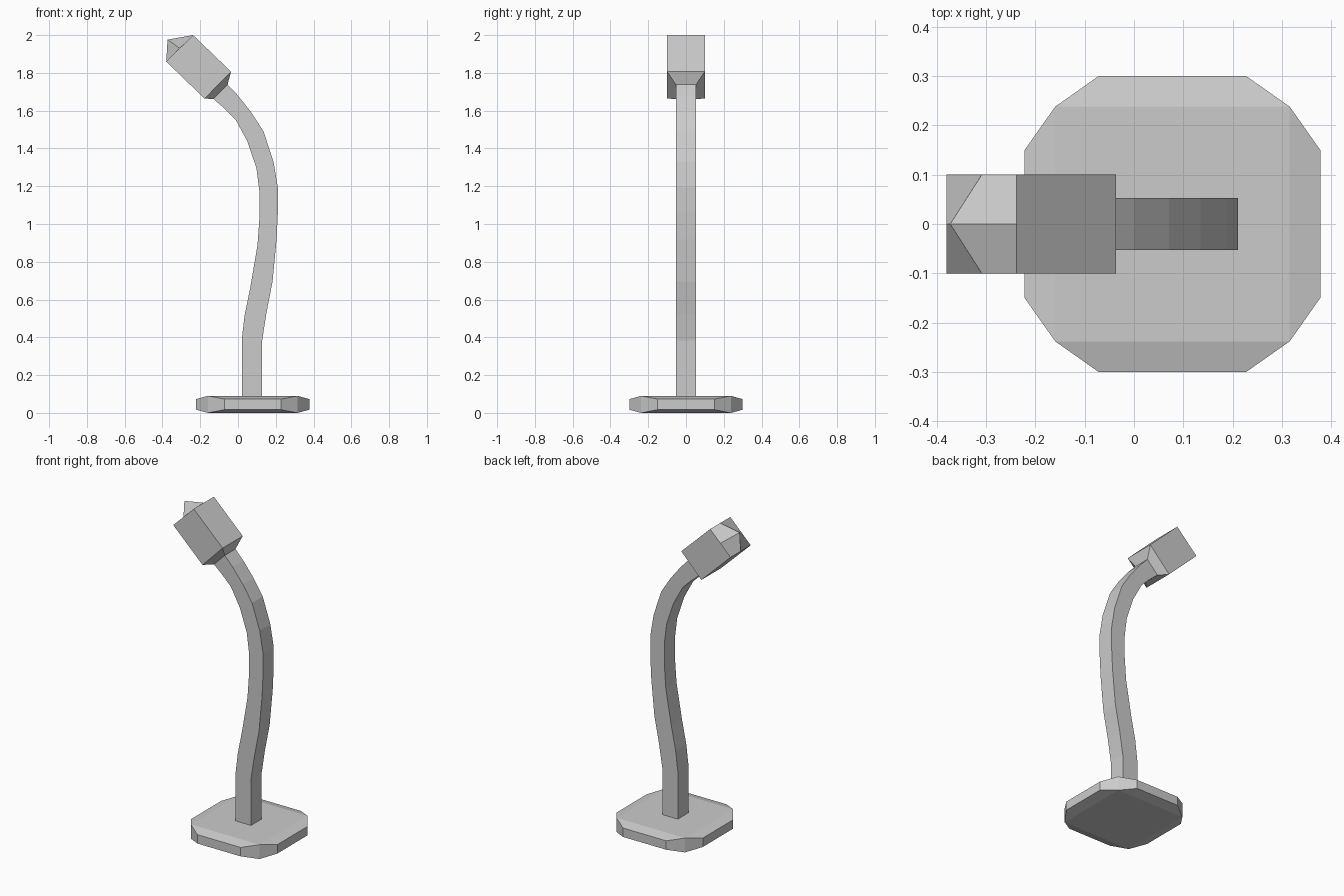
import bpy, bmesh
from mathutils import Vector

if "Cube" in bpy.data.objects:
    bpy.data.objects.remove(bpy.data.objects["Cube"])


def finish(name, bm):
    bmesh.ops.recalc_face_normals(bm, faces=bm.faces)
    mesh = bpy.data.meshes.new(name)
    bm.to_mesh(mesh)
    bm.free()
    ob = bpy.data.objects.new(name, mesh)
    bpy.context.collection.objects.link(ob)
    return ob


def bridge(bm, rings):
    for a, b in zip(rings, rings[1:]):
        n = len(a)
        for i in range(n):
            j = (i + 1) % n
            bm.faces.new((a[i], a[j], b[j], b[i]))


def square_ring(bm, left, right, half):
    # rectangular section spanning two points of the side profile
    pts = [(left, -half), (right, -half), (right, half), (left, half)]
    return [bm.verts.new((p[0], y, p[1])) for p, y in pts]


# Base: chamfered slab, with each straight edge sloped off
CX = 0.078
bm = bmesh.new()
rings = []
for zc, ze in ((0.0, 0.017), (0.09, 0.073)):
    ring = []
    x_pts = [(-0.238, -0.238, zc), (-0.15, -0.3, ze), (0.15, -0.3, ze)]
    for k in range(4):
        for x, y, z in x_pts:
            for _ in range(k):
                x, y = -y, x
            ring.append(bm.verts.new((x + CX, y, z)))
    bm.faces.new(ring[::3])
    for k in range(4):
        bm.faces.new([ring[(3 * k + i) % 12] for i in range(4)])
    rings.append(ring)
bridge(bm, rings)
finish("base", bm)

# Stem: square tube following the S-curve (left and right side profiles)
left = [(0.02, 0.085), (0.02, 0.389), (0.035, 0.516), (0.066, 0.67), (0.103, 0.886),
        (0.114, 1.04), (0.114, 1.167), (0.098, 1.294), (0.05, 1.437),
        (-0.013, 1.553), (-0.07, 1.61), (-0.13, 1.662)]
right = [(0.128, 0.085), (0.128, 0.384), (0.15, 0.526), (0.183, 0.696), (0.204, 0.918),
         (0.211, 1.06), (0.211, 1.193), (0.188, 1.33), (0.135, 1.49),
         (0.071, 1.59), (0.0, 1.68), (-0.055, 1.738)]
bm = bmesh.new()
rings = [square_ring(bm, a, b, 0.053) for a, b in zip(left, right)]
bridge(bm, rings)
bm.faces.new(rings[0])
bm.faces.new(rings[-1])
finish("stem", bm)

# Head: tilted box with a tapered neck and a pointed, four-ridged end
bm = bmesh.new()
neck = square_ring(bm, left[-1], right[-1], 0.053)
back = square_ring(bm, (-0.177, 1.664), (-0.037, 1.807), 0.1)
front = square_ring(bm, (-0.38, 1.86), (-0.238, 2.0), 0.1)
mids = [bm.verts.new((front[i].co + front[(i + 1) % 4].co) / 2) for i in range(4)]
apex = bm.verts.new(Vector((-0.373, 0, 1.976)))
bm.faces.new(neck)
bridge(bm, [neck, back])
for i in range(4):
    j = (i + 1) % 4
    bm.faces.new((back[i], back[j], front[j], mids[i], front[i]))
    bm.faces.new((mids[i], front[j], mids[j], apex))
finish("head", bm)
